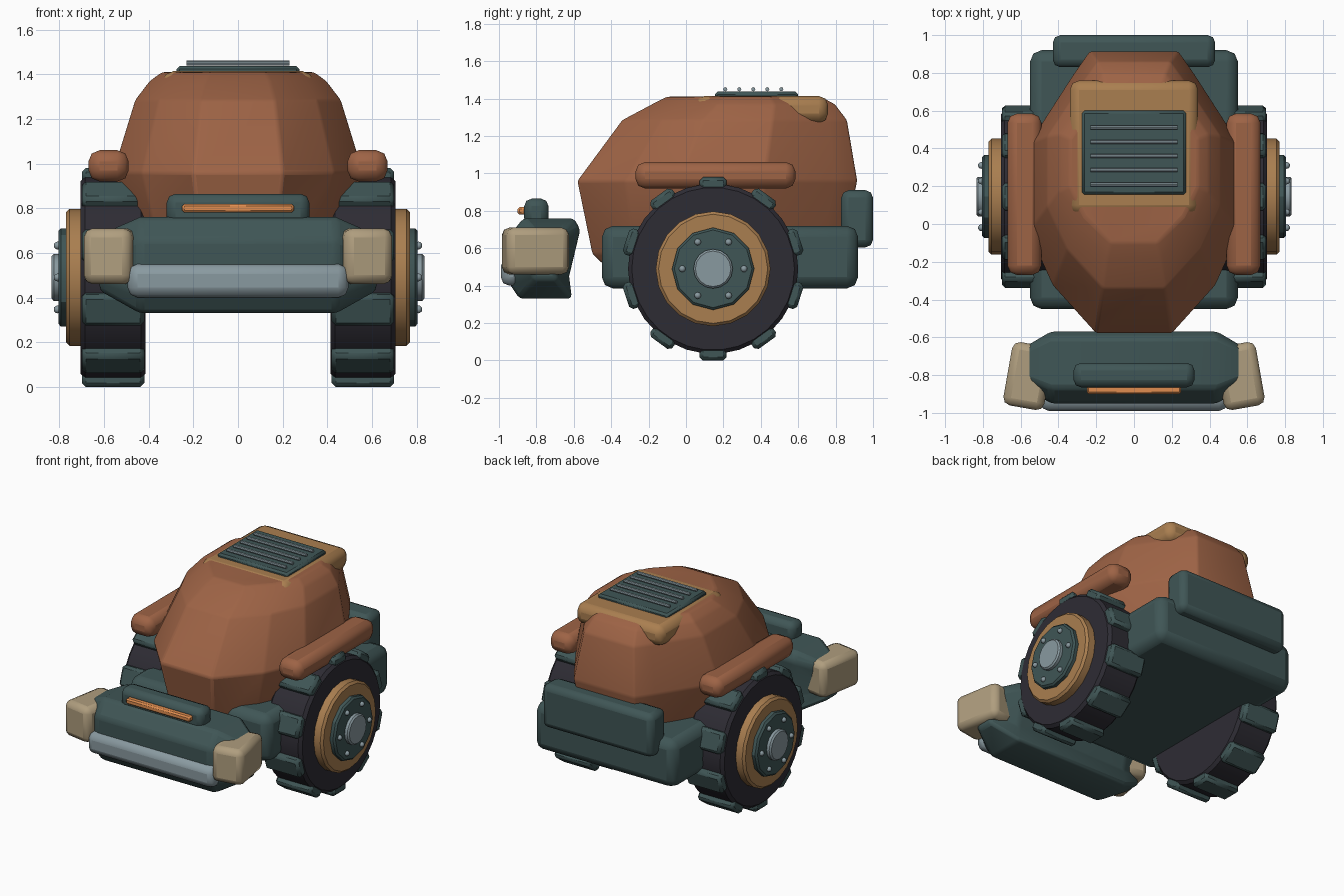
import bpy, bmesh, math
from mathutils import Matrix, Vector

cube = bpy.data.objects.get("Cube")
if cube:
    bpy.data.objects.remove(cube, do_unlink=True)


def material(name, rgb):
    m = bpy.data.materials.new(name)
    m.use_nodes = True
    m.diffuse_color = (*rgb, 1)
    m.node_tree.nodes["Principled BSDF"].inputs["Base Color"].default_value = (*rgb, 1)
    return m


RUST = material("rust", (0.34, 0.125, 0.06))
TEAL = material("dark_teal", (0.05, 0.092, 0.092))
RUBBER = material("rubber", (0.027, 0.025, 0.034))
OCHRE = material("ochre", (0.40, 0.21, 0.08))
BEIGE = material("beige", (0.43, 0.34, 0.21))
STEEL = material("steel", (0.25, 0.32, 0.35))
AMBER = material("amber", (0.75, 0.27, 0.08))


def finish(name, bm, mat, bevel=0, segments=2, angle=30):
    """Turn a bmesh into an object with optional soft bevels."""
    bmesh.ops.recalc_face_normals(bm, faces=bm.faces)
    mesh = bpy.data.meshes.new(name)
    bm.to_mesh(mesh)
    bm.free()
    mesh.materials.append(mat)
    ob = bpy.data.objects.new(name, mesh)
    bpy.context.collection.objects.link(ob)
    if bevel:
        mod = ob.modifiers.new("bevel", "BEVEL")
        mod.width = bevel
        mod.segments = segments
        mod.limit_method = "ANGLE"
        mod.angle_limit = math.radians(angle)
    bpy.ops.object.select_all(action="DESELECT")
    ob.select_set(True)
    bpy.context.view_layer.objects.active = ob
    bpy.ops.object.shade_smooth_by_angle(angle=math.radians(30))
    return ob


def box(name, xs, ys, zs, mat, bevel, segments=2, turn=0):
    """Bevelled box given by its extents, turned about its own vertical axis."""
    centre = Vector([sum(r) / 2 for r in (xs, ys, zs)])
    size = [r[1] - r[0] for r in (xs, ys, zs)]
    bm = bmesh.new()
    bmesh.ops.create_cube(bm, size=1)
    bm.transform(Matrix.Translation(centre) @ Matrix.Rotation(turn, 4, "Z")
                 @ Matrix.Diagonal((*size, 1)))
    return finish(name, bm, mat, bevel, segments)


def disc(name, x0, x1, y, z, radius, sides, mat, bevel=0):
    """Cylinder lying along x."""
    bm = bmesh.new()
    bmesh.ops.create_cone(bm, cap_ends=True, segments=sides, radius1=radius,
                          radius2=radius, depth=abs(x1 - x0))
    bm.transform(Matrix.Translation(((x0 + x1) / 2, y, z)) @ Matrix.Rotation(math.pi / 2, 4, "Y"))
    return finish(name, bm, mat, bevel, 1, 40)


def loft(name, rings, mat, bevel, angle):
    """Skin a list of equal-length rings and close both ends."""
    bm = bmesh.new()
    loops = [[bm.verts.new(p) for p in ring] for ring in rings]
    for a, b in zip(loops, loops[1:]):
        for i in range(len(a)):
            j = (i + 1) % len(a)
            bm.faces.new((a[i], a[j], b[j], b[i]))
    bm.faces.new(loops[0])
    bm.faces.new(loops[-1])
    return finish(name, bm, mat, bevel, 2, angle)


# Faceted body shell: one plan outline resized at each height
half = [(0.36, 0), (0.77, 0.17), (1, 0.36), (1, 0.67), (0.57, 0.92), (0.42, 1)]
outline = half + [(-u, v) for u, v in reversed(half)]
levels = [(0.52, -0.45, 0.82, 0.42), (0.57, -0.50, 0.83, 0.44), (0.96, -0.58, 0.915, 0.56),
          (1.285, -0.34, 0.86, 0.46), (1.37, -0.18, 0.795, 0.395), (1.41, -0.10, 0.72, 0.34)]
loft("body_shell", [[(u * w, y0 + v * (y1 - y0), z) for u, v in outline]
                    for z, y0, y1, w in levels], RUST, 0.012, 15)

# Chassis and rear box
box("chassis", (-0.55, 0.55), (-0.45, 0.92), (0.385, 0.72), TEAL, 0.06)
box("rear_box", (-0.43, 0.43), (0.83, 1.0), (0.605, 0.91), TEAL, 0.04)

# Roof panel, vent and slats
box("roof_panel", (-0.34, 0.34), (0.05, 0.76), (1.27, 1.414), OCHRE, 0.05)
box("roof_vent", (-0.275, 0.275), (0.155, 0.60), (1.40, 1.437), TEAL, 0.014, 1)
for i in range(5):
    disc("vent_slat", -0.23, 0.23, 0.21 + i * 0.075, 1.45, 0.011, 8, STEEL)

# Front bumper: a side profile that shrinks towards both ends
profile = [(-0.61, 0.33), (-0.625, 0.45), (-0.565, 0.70), (-0.60, 0.76),
           (-0.87, 0.76), (-0.95, 0.66), (-0.95, 0.42), (-0.89, 0.33)]
stations = [(-0.62, 0.42, 0.58), (-0.44, 1, 1), (0.44, 1, 1), (0.62, 0.42, 0.58)]
loft("front_bumper", [[(x, -0.75 + (y + 0.75) * sy, 0.57 + (z - 0.57) * sz)
                       for y, z in profile] for x, sy, sz in stations], TEAL, 0.025, 25)
box("bumper_bar", (-0.495, 0.495), (-0.99, -0.88), (0.40, 0.55), STEEL, 0.045)
box("light_mount", (-0.32, 0.32), (-0.865, -0.735), (0.72, 0.865), TEAL, 0.04)
box("light_strip", (-0.25, 0.25), (-0.90, -0.84), (0.78, 0.82), AMBER, 0.01, 1)

# Paired parts: headlamps, side rails and wheels
WY, WZ = 0.145, 0.49
for side, s in (("left", 1), ("right", -1)):
    def span(a, b):
        return tuple(sorted((s * a, s * b)))

    box(side + "_headlamp", span(0.45, 0.67), (-0.975, -0.635), (0.46, 0.71),
        BEIGE, 0.04, 2, s * math.radians(10))
    box(side + "_rail", span(0.49, 0.67), (-0.27, 0.585), (0.92, 1.06), RUST, 0.05)

    disc(side + "_tyre", s * 0.415, s * 0.705, WY, WZ, 0.455, 30, RUBBER, 0.02)
    disc(side + "_rim", s * 0.68, s * 0.77, WY, WZ, 0.307, 20, OCHRE, 0.015)
    disc(side + "_hub_plate", s * 0.75, s * 0.805, WY, WZ, 0.22, 12, TEAL, 0.012)
    disc(side + "_hub_cap", s * 0.79, s * 0.835, WY, WZ, 0.105, 16, STEEL, 0.01)

    # Hub bolts
    for i in range(6):
        a = i * math.pi / 3
        bm = bmesh.new()
        bmesh.ops.create_icosphere(bm, subdivisions=2, radius=0.018)
        bm.transform(Matrix.Translation((s * 0.808, WY + 0.165 * math.cos(a),
                                         WZ + 0.165 * math.sin(a))))
        finish(side + "_hub_bolt", bm, STEEL)

    # Tread blocks around the tyre
    for i in range(10):
        bm = bmesh.new()
        bmesh.ops.create_cube(bm, size=1)
        bm.transform(Matrix.Translation((s * 0.56, WY, WZ))
                     @ Matrix.Rotation(i * math.tau / 10, 4, "X")
                     @ Matrix.Translation((0, 0, 0.455))
                     @ Matrix.Diagonal((0.28, 0.145, 0.07, 1)))
        finish(side + "_tread_block", bm, TEAL, 0.018, 1)
